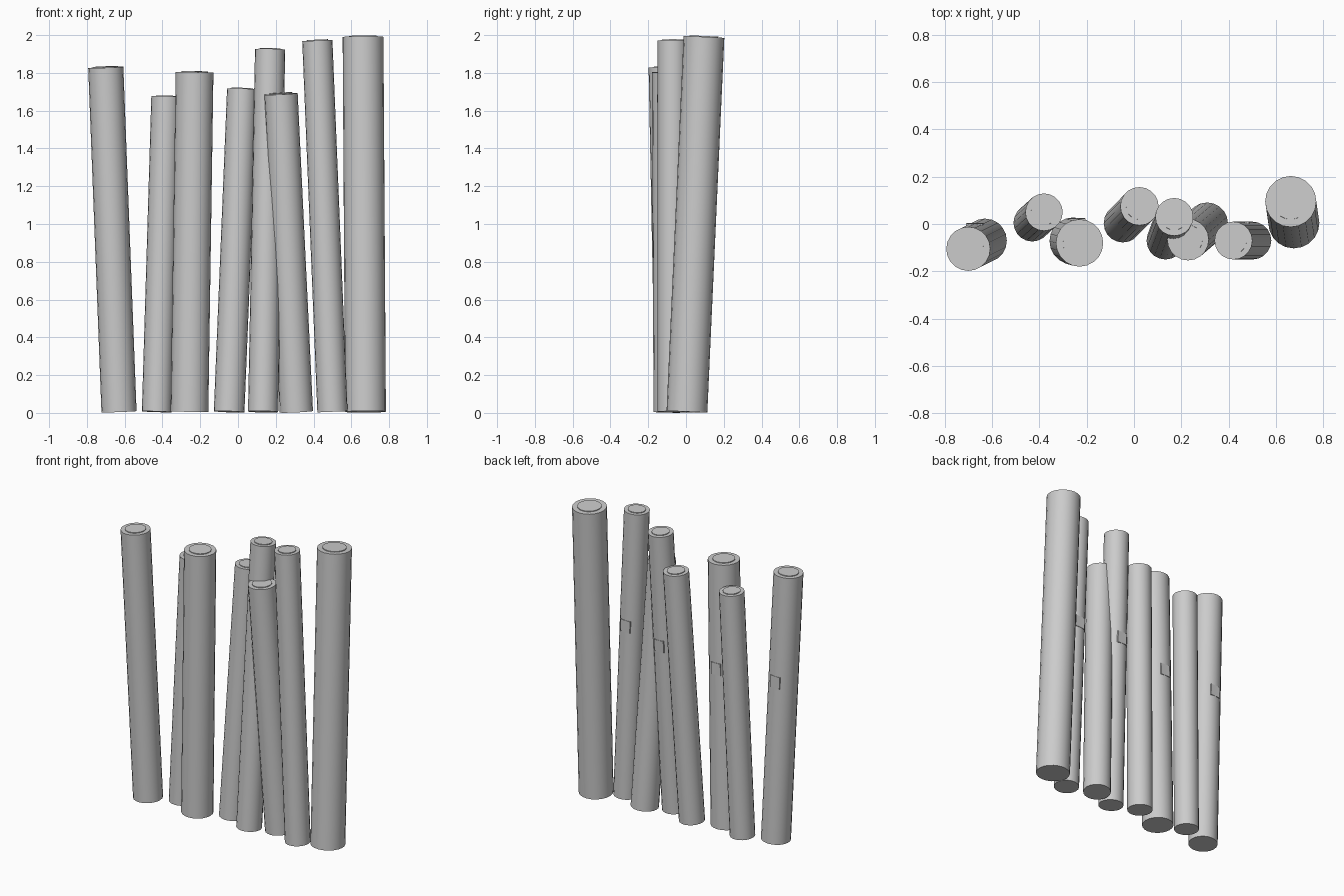
import bpy
import bmesh
from math import radians
from mathutils import Matrix, Vector

cube = bpy.data.objects.get("Cube")
if cube:
    bpy.data.objects.remove(cube, do_unlink=True)

SIDES = 20
GREY = (0.6, 0.6, 0.6, 1)
mat = bpy.data.materials.new("plain grey")
mat.use_nodes = True
mat.diffuse_color = GREY
mat.node_tree.nodes["Principled BSDF"].inputs["Base Color"].default_value = GREY


def add_cylinder(bm, radius, z0, z1):
    bmesh.ops.create_cone(bm, cap_ends=True, segments=SIDES, radius1=radius, radius2=radius,
                          depth=z1 - z0, matrix=Matrix.Translation((0, 0, (z0 + z1) / 2)))


def make_pole(name, base, top, radius, height, has_plate):
    """Leaning pole with a slightly raised end disc and an optional back plate."""
    start = Vector((*base, 0.006))
    axis = Vector((*top, height - 0.006)) - start
    length = axis.length
    bm = bmesh.new()
    add_cylinder(bm, radius, 0, length)
    # raised disc on the top end
    add_cylinder(bm, radius * 0.7, length - 0.01, length + 0.005)
    # small flat plate touching the back of the pole
    if has_plate:
        place = Matrix.Translation((0, radius - 0.009, length * 0.605))
        bmesh.ops.create_cube(bm, size=1, matrix=place @ Matrix.Diagonal((0.07, 0.02, 0.08, 1)))
    # lean the pole along its axis
    lean = Vector((0, 0, 1)).rotation_difference(axis).to_matrix().to_4x4()
    bm.transform(Matrix.Translation(start) @ lean)
    mesh = bpy.data.meshes.new(name)
    bm.to_mesh(mesh)
    bm.free()
    mesh.materials.append(mat)
    obj = bpy.data.objects.new(name, mesh)
    bpy.context.collection.objects.link(obj)
    bpy.ops.object.select_all(action="DESELECT")
    obj.select_set(True)
    bpy.context.view_layer.objects.active = obj
    bpy.ops.object.shade_smooth_by_angle(angle=radians(35))


# base centre, top centre, radius, height
poles = [
    ((-0.63, -0.07), (-0.70, -0.105), 0.093, 1.835),
    ((-0.43, 0.005), (-0.38, 0.05), 0.079, 1.68),
    ((-0.257, -0.072), (-0.23, -0.08), 0.10, 1.81),
    ((-0.047, 0.003), (0.023, 0.075), 0.081, 1.72),
    ((0.133, -0.07), (0.17, 0.03), 0.08, 1.93),
    ((0.309, 0.003), (0.228, -0.066), 0.088, 1.695),
    ((0.50, -0.07), (0.42, -0.07), 0.08, 1.977),
    ((0.675, 0.005), (0.662, 0.095), 0.108, 1.996),
]
for i, (base, top, radius, height) in enumerate(poles):
    make_pole(f"pole_{i + 1}", base, top, radius, height, has_plate=i % 2 == 0)
